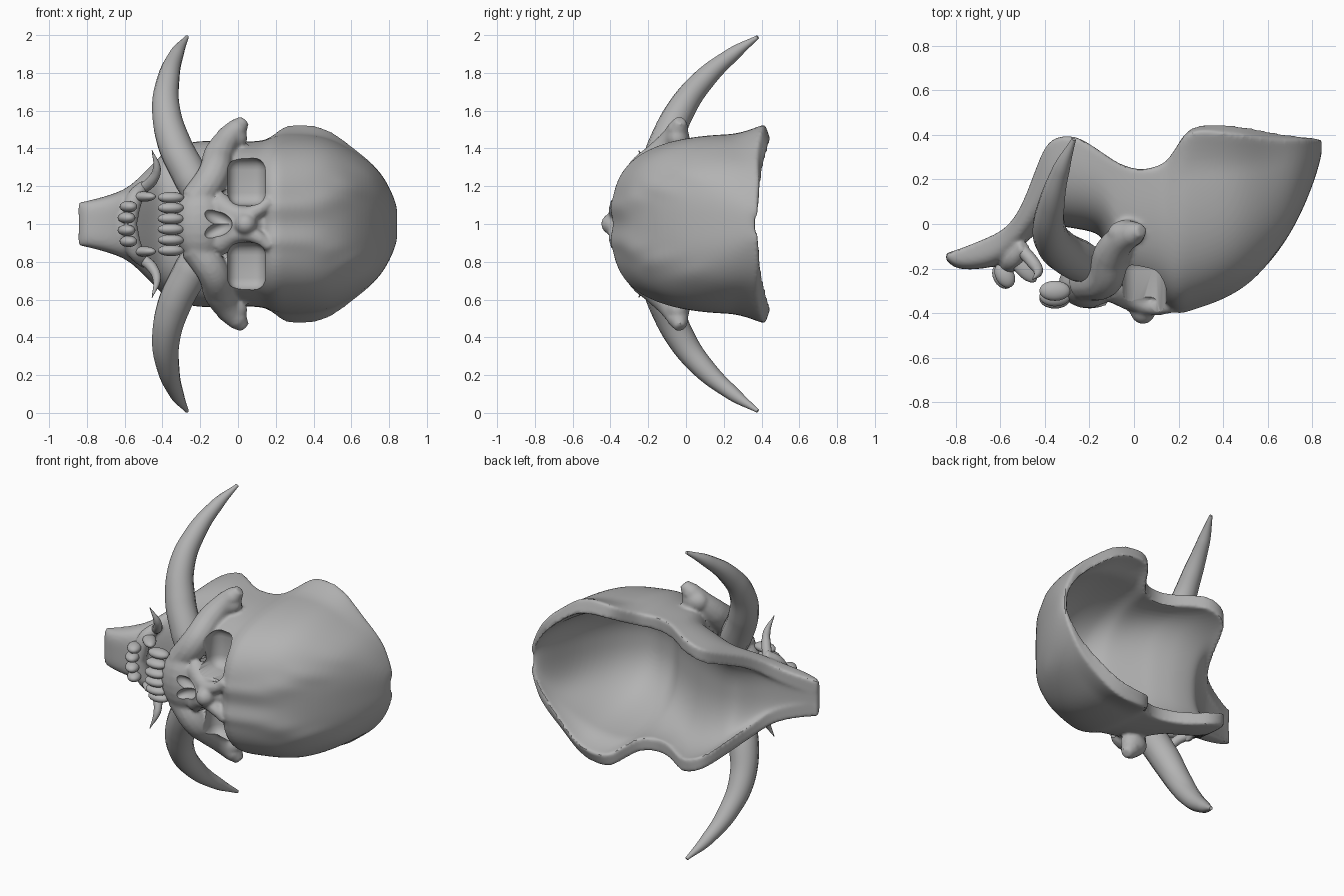
import bpy, bmesh, math
from mathutils import Matrix

cube = bpy.data.objects.get("Cube")
if cube:
    bpy.data.objects.remove(cube)

bone = bpy.data.materials.new("bone_grey")
bone.use_nodes = True
GREY = (0.45, 0.45, 0.45, 1)
bone.diffuse_color = GREY
bone.node_tree.nodes["Principled BSDF"].inputs["Base Color"].default_value = GREY


def add(name, data):
    ob = bpy.data.objects.new(name, data)
    bpy.context.collection.objects.link(ob)
    data.materials.append(bone)
    return ob


def add_bmesh(name, bm):
    me = bpy.data.meshes.new(name)
    bm.to_mesh(me)
    bm.free()
    for p in me.polygons:
        p.use_smooth = True
    return add(name, me)


def select(obs):
    bpy.ops.object.select_all(action='DESELECT')
    for ob in obs:
        ob.select_set(True)
    bpy.context.view_layer.objects.active = obs[0]


def bake(ob):
    select([ob])
    bpy.ops.object.convert(target='MESH')
    return bpy.context.view_layer.objects.active


def join(obs, name):
    select(obs)
    bpy.ops.object.join()
    obs[0].name = name
    return obs[0]


def place(centre, radii, rot=None):
    """Transform whose height is measured from the symmetry plane z = 1."""
    x, y, z = centre
    return Matrix.Translation((x, y, 1 + z)) @ (rot or Matrix()) @ Matrix.Diagonal((*radii, 1))


def ball(name, centre, radii, rot=None):
    bm = bmesh.new()
    bmesh.ops.create_uvsphere(bm, u_segments=20, v_segments=12, radius=1,
                              matrix=place(centre, radii, rot))
    return add_bmesh(name, bm)


def rounded_box(name, centre, radii, bevel):
    bm = bmesh.new()
    bmesh.ops.create_cube(bm, size=2, matrix=place(centre, radii))
    bmesh.ops.bevel(bm, geom=bm.edges[:], offset=bevel, segments=5, profile=0.5, affect='EDGES')
    return add_bmesh(name, bm)


def tube(name, side, points):
    """Tapered tube through (x, y, height from symmetry plane, radius)."""
    cu = bpy.data.curves.new(name, 'CURVE')
    cu.dimensions = '3D'
    cu.bevel_depth = 1
    cu.bevel_resolution = 5
    cu.use_fill_caps = True
    sp = cu.splines.new('BEZIER')
    sp.bezier_points.add(len(points) - 1)
    for bp, (x, y, z, r) in zip(sp.bezier_points, points):
        bp.co = (x, y, 1 + side * z)
        bp.radius = r
        bp.handle_left_type = bp.handle_right_type = 'AUTO'
    return bake(add(name, cu))


def ramp(v, a, b):
    t = min(1, max(0, (v - a) / (b - a)))
    return t * t * (3 - 2 * t)


STEPS = 40


def arc(x, yf, yb, w, n):
    """Half superellipse across the mask, with a flared rim on the cranium."""
    pts = []
    for k in range(STEPS + 1):
        a = math.pi * k / STEPS
        c, s = math.cos(a), max(0, math.sin(a))
        z = math.copysign(w * abs(c) ** (2 / n), c)
        y = yb - (yb - yf) * s ** (2 / n)
        z += math.copysign(.055, z) * ramp(y, .3, .41) * ramp(x, .16, .26) * (1 - ramp(x, .4, .75))
        pts.append((x, y, z))
    return pts


def brow(x, y, z):
    """Forehead groove and slanting ridges."""
    if x < 0.14:
        return y
    line = 0.06 + 0.24 * max(0, (x - 0.2) / 0.53) ** 2
    fade = (1 - ramp(x, .68, .8)) * (1 - ramp(y, .0, .2))
    y += 0.02 * math.exp(-(z / 0.035) ** 2) * (1 - ramp(x, .2, .6))
    return y - 0.022 * fade * math.exp(-((abs(z) - line) / 0.04) ** 2)


# Mask shell: cross-sections (x, outer front y, rim y, half width, inner front y)
SECTIONS = [
    (-0.845, -0.16, -0.13, .115, -.13), (-0.80, -0.21, -0.12, .12, -.12),
    (-0.65, -0.20, -0.06, .16, -.07), (-0.57, -0.17, -0.02, .20, -.04),
    (-0.50, -0.10, .08, .27, 0), (-0.43, -0.03, .28, .34, .06),
    (-0.38, 0, .39, .39, .08), (-0.27, -0.02, .40, .43, .07), (-0.20, -0.03, .36, .44, .05),
    (-0.12, -0.06, .305, .44, .02), (-0.07, -0.28, .27, .435, -.01),
    (.03, -0.31, .235, .435, -.06), (.125, -0.34, .265, .44, -.11), (.155, -0.38, .29, .45, -.14),
    (.20, -0.40, .36, .47, -.18), (.25, -0.385, .45, .48, -.22), (.40, -0.33, .45, .475, -.25),
    (.50, -0.275, .44, .45, -.20), (.60, -0.19, .42, .395, -.11), (.70, -0.05, .40, .33, .06),
    (.76, .07, .39, .265, .24), (.805, .18, .385, .19, .365), (.845, .31, .38, .09, .375)]
bm = bmesh.new()
crease = bm.edges.layers.float.new("crease_edge")
rings = []
for x, yf, yb, w, yi in SECTIONS:
    n = 4 if x < -0.6 else 2.95
    outer = [(px, brow(px, y, z), z) for px, y, z in
             arc(x, yf, yb - .04 * ramp(x, .2, .3) * (1 - ramp(x, .6, .8)), w, n)]
    inner = arc(x, yi, yb, max(.02, w - .085), 2.4)
    rings.append([bm.verts.new((px, y, 1 + z)) for px, y, z in outer + inner[::-1]])
size = 2 * STEPS + 2
for r0, r1 in zip(rings, rings[1:]):
    for k in range(size):
        j = (k + 1) % size
        bm.faces.new((r0[k], r0[j], r1[j], r1[k]))
for r in (rings[0], rings[-1]):
    for k in range(STEPS):
        bm.faces.new((r[k], r[k + 1], r[size - 2 - k], r[size - 1 - k]))
for r0, r1 in zip(rings, rings[1:]):
    for k in (0, STEPS, STEPS + 1, size - 1):
        bm.edges.get((r0[k], r1[k]))[crease] = 0.9
for k in range(STEPS):
    bm.edges.get((rings[0][k], rings[0][k + 1]))[crease] = 0.9
bmesh.ops.recalc_face_normals(bm, faces=bm.faces[:])
mask = add_bmesh("mask", bm)
mask.modifiers.new("round", 'SUBSURF').levels = 2
mask = bake(mask)

# Upper jaw, nose bridge and the column between the eyes
parts = [mask,
         ball("upper_jaw", (-0.2, -0.27, 0), (.14, .11, .2)),
         ball("nose_bridge", (.04, -0.38, 0), (.06, .07, .06)),
         ball("nose_column", (.0, -0.27, 0), (.2, .12, .12))]
for side in (1, -1):
    # Cheekbone with raised lobe, brow wing, lower gum
    parts += [
        tube("cheekbone", side, [(-0.22, -0.26, .12, .09), (-0.13, -0.24, .26, .085),
                                 (-0.10, -0.13, .37, .08), (-0.05, -0.065, .455, .065),
                                 (.0, -0.04, .51, .055), (.035, -0.03, .55, .03)]),
        ball("cheek_lobe", (-.035, -.045, side * .455), (.085, .065, .07)),
        tube("brow_wing", side, [(-0.10, -0.28, .10, .07), (.0, -0.34, .05, .05),
                                 (.08, -0.37, .06, .04), (.17, -0.37, .12, .03)]),
        tube("lower_gum", side, [(-0.49, -0.10, .21, .03), (-0.545, -0.16, .14, .045),
                                 (-0.58, -0.19, 0, .045)])]
mask = join(parts, "skull_mask")

# Fuse into one sculpted surface
fuse = mask.modifiers.new("fuse", 'REMESH')
fuse.mode = 'VOXEL'
fuse.voxel_size = 0.011
soft = mask.modifiers.new("soften", 'SMOOTH')
soft.factor = 0.5
soft.iterations = 4
mask = bake(mask)

# Heart-shaped nose opening and eye sockets
cutters = []
for side in (1, -1):
    turn = Matrix.Rotation(side * 0.45, 4, 'Y')
    cutters.append(ball("nose_cutter", (-0.105, -0.385, side * .03), (.08, .06, .04), turn))
    cutters.append(rounded_box("socket_cutter", (.045, -0.36, side * .225), (.1, .215, .125), .065))
for cut in cutters:
    cut.hide_render = True
    b = mask.modifiers.new("opening", 'BOOLEAN')
    b.operation = 'DIFFERENCE'
    b.solver = 'EXACT'
    b.object = cut
mask = bake(mask)
for cut in cutters:
    bpy.data.objects.remove(cut)
select([mask])
bpy.ops.object.shade_smooth_by_angle(angle=math.radians(40))

# Tusks and teeth, mirrored across the symmetry plane
for side, label in ((1, "upper"), (-1, "lower")):
    tusk = tube(label + "_tusk", side, [
        (-0.18, -0.19, .10, .08), (-0.245, -0.165, .24, .095), (-0.335, -0.11, .42, .09),
        (-0.38, -0.03, .60, .076), (-0.37, .09, .76, .06), (-0.325, .25, .90, .038),
        (-0.27, .38, .99, .01)])
    fang = tube(label + "_side_spike", side, [
        (-0.50, -0.12, .19, .03), (-0.455, -0.17, .23, .028), (-0.43, -0.21, .29, .022),
        (-0.455, -0.25, .39, .002)])
    teeth = []
    for x, y, z in ((-0.355, -0.335, .028), (-0.355, -0.325, .085), (-0.355, -0.30, .14)):
        teeth.append(ball("tooth", (x, y, side * z), (.07, .045, .03)))
    for x, y, z in ((-0.59, -0.235, .033), (-0.58, -0.23, .092)):
        teeth.append(ball("tooth", (x, y, side * z), (.042, .06, .03),
                          Matrix.Rotation(0.5, 4, 'Z')))
    teeth.append(ball("tooth", (-0.50, -0.19, side * .145), (.04, .09, .027),
                      Matrix.Rotation(0.7, 4, 'Z')))
    join(teeth, label + "_teeth")
    select([tusk, fang])
    bpy.ops.object.shade_smooth_by_angle(angle=math.radians(40))
